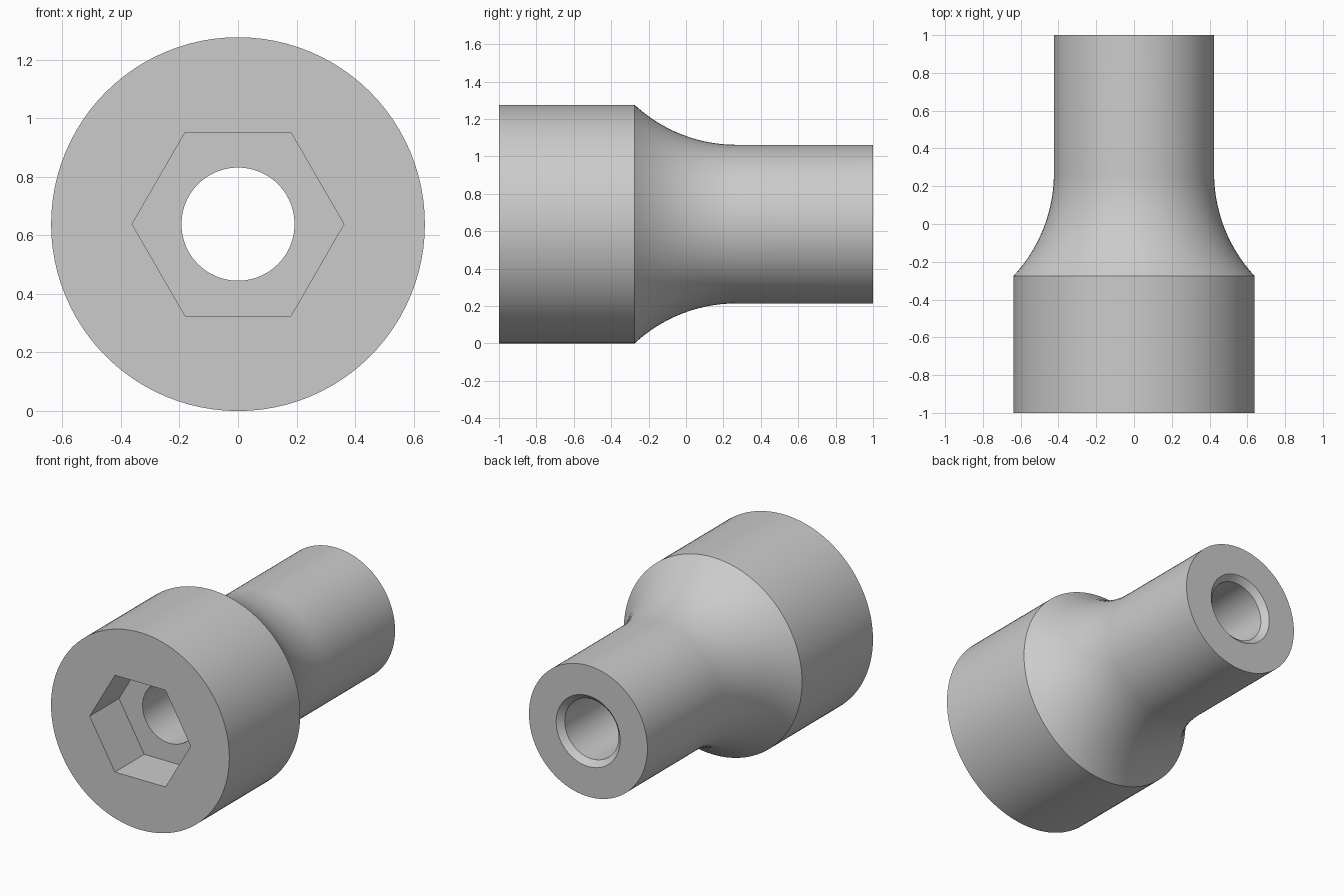
import bpy, bmesh, math

cube = bpy.data.objects.get("Cube")
if cube:
    bpy.data.objects.remove(cube, do_unlink=True)

SEGMENTS = 96            # divisible by six, so the socket corners fall on points
HEAD_R, SHAFT_R, BORE_R = 0.638, 0.424, 0.193
SHOULDER_Y, FILLET_END_Y = -0.275, 0.27
SOCKET_APOTHEM, SOCKET_DEPTH, CHAMFER = 0.313, 0.30, 0.036

# Material
metal = bpy.data.materials.new("plain grey")
metal.use_nodes = True
grey = (0.6, 0.6, 0.6, 1)
metal.diffuse_color = grey
metal.node_tree.nodes["Principled BSDF"].inputs["Base Color"].default_value = grey


def circle(radius):
    return lambda a: radius


def hexagon(apothem):
    sixth = math.pi / 3
    return lambda a: apothem / math.cos(a % sixth - sixth / 2)


def fillet(steps):
    """Concave arc from the head shoulder, tangent to the shaft."""
    run, rise = FILLET_END_Y - SHOULDER_Y, HEAD_R - SHAFT_R
    arc_r = (run ** 2 + rise ** 2) / (2 * rise)
    sweep = math.asin(run / arc_r)
    for i in range(steps + 1):
        t = sweep * (1 - i / steps)
        yield (FILLET_END_Y - arc_r * math.sin(t),
               circle(SHAFT_R + arc_r * (1 - math.cos(t))))


# Closed loop of cross-sections: outside front to back, then back through the bore
sections = [(-1, circle(HEAD_R))]
sections += fillet(20)
sections += [
    (1, circle(SHAFT_R)),
    (1, circle(BORE_R + CHAMFER)),
    (1 - CHAMFER, circle(BORE_R)),
    (SOCKET_DEPTH - 1, circle(BORE_R)),
    (SOCKET_DEPTH - 1, hexagon(SOCKET_APOTHEM)),
    (-1, hexagon(SOCKET_APOTHEM)),
]

# Socket body
bm = bmesh.new()
rings = []
for y, radius in sections:
    ring = []
    for i in range(SEGMENTS):
        a = math.tau * i / SEGMENTS
        r = radius(a)
        ring.append(bm.verts.new((r * math.cos(a), y, HEAD_R + r * math.sin(a))))
    rings.append(ring)
for k, ring in enumerate(rings):
    after = rings[(k + 1) % len(rings)]
    for i in range(SEGMENTS):
        j = (i + 1) % SEGMENTS
        bm.faces.new((ring[i], ring[j], after[j], after[i]))
bmesh.ops.recalc_face_normals(bm, faces=bm.faces)

mesh = bpy.data.meshes.new("socket_body")
bm.to_mesh(mesh)
bm.free()
mesh.materials.append(metal)
body = bpy.data.objects.new("socket_body", mesh)
bpy.context.collection.objects.link(body)

bpy.ops.object.select_all(action="DESELECT")
body.select_set(True)
bpy.context.view_layer.objects.active = body
bpy.ops.object.shade_smooth_by_angle(angle=math.radians(30))
